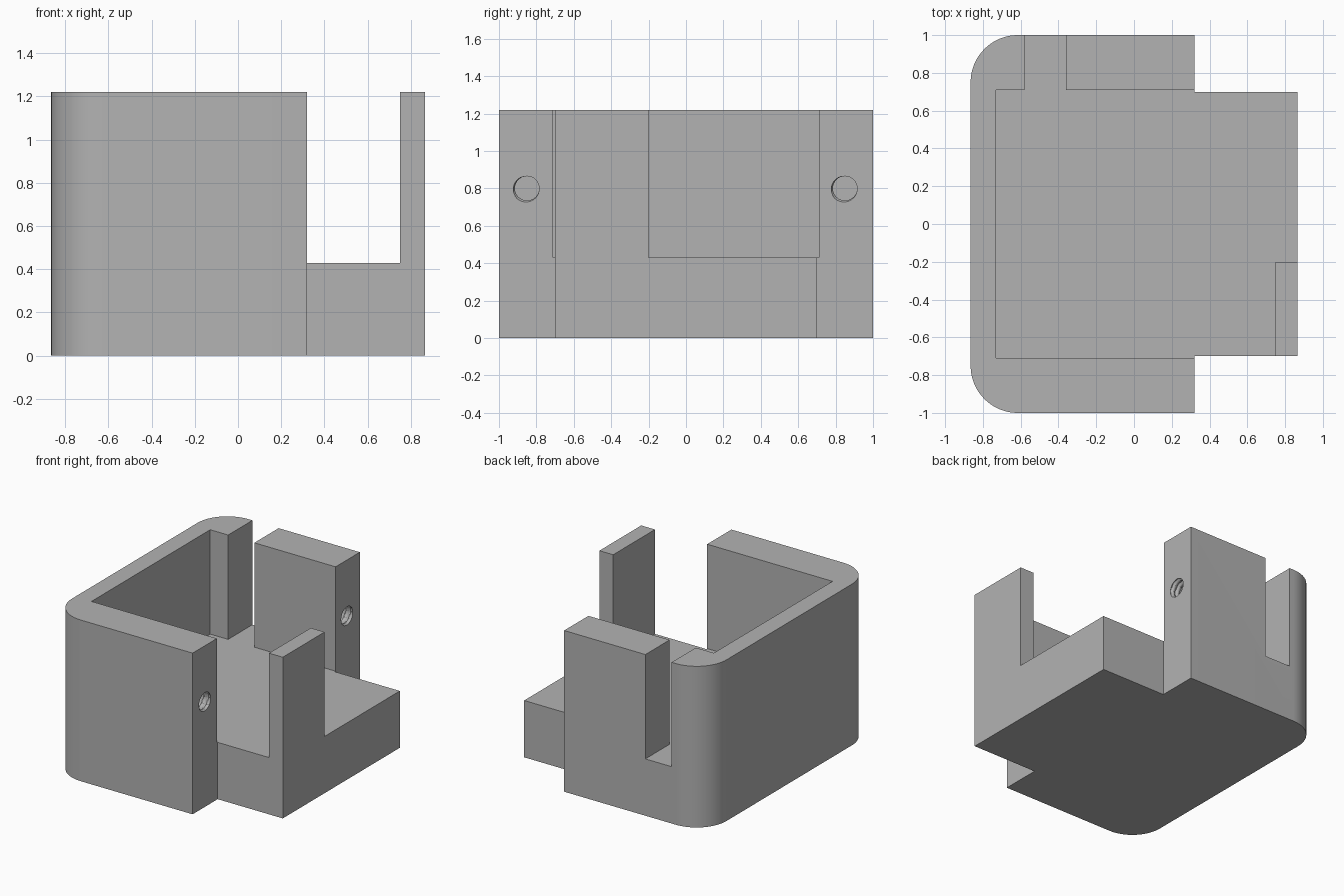
import bpy
import bmesh
from math import pi, cos, sin, radians

if "Cube" in bpy.data.objects:
    bpy.data.objects.remove(bpy.data.objects["Cube"])

HEIGHT, FLOOR = 1.22, 0.43
LEFT, WALL_END, RIGHT = -0.865, 0.32, 0.865
TONGUE, CAVITY = 0.70, 0.71

grey = bpy.data.materials.new("plain grey")
grey.use_nodes = True
colour = (0.45, 0.45, 0.45, 1)
grey.diffuse_color = colour
grey.node_tree.nodes["Principled BSDF"].inputs["Base Color"].default_value = colour


def add_object(name, bm):
    bmesh.ops.recalc_face_normals(bm, faces=bm.faces)
    mesh = bpy.data.meshes.new(name)
    bm.to_mesh(mesh)
    bm.free()
    mesh.materials.append(grey)
    obj = bpy.data.objects.new(name, mesh)
    bpy.context.collection.objects.link(obj)
    return obj


def prism(name, outline, z0, z1):
    """Extrude a flat outline from z0 up to z1."""
    bm = bmesh.new()
    face = bm.faces.new([bm.verts.new((x, y, z0)) for x, y in outline])
    top = bmesh.ops.extrude_face_region(bm, geom=[face])["geom"]
    verts = [v for v in top if isinstance(v, bmesh.types.BMVert)]
    bmesh.ops.translate(bm, verts=verts, vec=(0, 0, z1 - z0))
    return add_object(name, bm)


def corner(cx, cy, r, start, steps=20):
    """Points along a quarter circle."""
    angles = [start + pi / 2 * i / steps for i in range(steps + 1)]
    return [(cx + r * cos(a), cy + r * sin(a)) for a in angles]


def threaded_cutter(name, y, z, x0, x1, minor=0.065, major=0.077, pitch=0.04):
    """Rod along x whose radius follows a spiral groove."""
    bm = bmesh.new()
    sides, per_turn = 32, 8
    rows = round((x1 - x0) / pitch * per_turn)
    rings = []
    for j in range(rows + 1):
        x = x0 + (x1 - x0) * j / rows
        ring = []
        for i in range(sides):
            a = 2 * pi * i / sides
            phase = ((x - WALL_END) / pitch - (a - 1.25 * pi) / (2 * pi)) % 1
            groove = max(0, 1 - min(phase, 1 - phase) / 0.36)
            r = minor + (major - minor) * groove
            ring.append(bm.verts.new((x, y + r * cos(a), z + r * sin(a))))
        rings.append(ring)
    for a, b in zip(rings, rings[1:]):
        for i in range(sides):
            k = (i + 1) % sides
            bm.faces.new((a[i], a[k], b[k], b[i]))
    for ring in (rings[0], rings[-1]):
        bm.faces.new(ring)
    bmesh.ops.triangulate(bm, faces=bm.faces)
    return add_object(name, bm)


def cut(target, cutter):
    cutter.hide_render = True
    mod = target.modifiers.new("cut", "BOOLEAN")
    mod.operation, mod.solver, mod.object = "DIFFERENCE", "EXACT", cutter
    bpy.context.view_layer.objects.active = target
    bpy.ops.object.modifier_apply(modifier=mod.name)
    bpy.data.objects.remove(cutter)


# Outer block: rounded at the left, stepped into a tongue at the right
R = 0.25
outline = corner(LEFT + R, 1 - R, R, pi / 2) + corner(LEFT + R, R - 1, R, pi)
outline += [(WALL_END, -1), (WALL_END, -TONGUE), (RIGHT, -TONGUE),
            (RIGHT, TONGUE), (WALL_END, TONGUE), (WALL_END, 1)]
body = prism("bracket_body", outline, 0, HEIGHT)

# Pocket inside the walls and above the tongue, leaving the upright post
pocket = [(-0.73, -CAVITY), (WALL_END, -CAVITY), (WALL_END, -0.8), (0.75, -0.8),
          (0.75, -0.2), (1, -0.2), (1, 0.8), (WALL_END, 0.8),
          (WALL_END, CAVITY), (-0.73, CAVITY)]
cut(body, prism("pocket_cutter", pocket, FLOOR, 1.5))

# Slot through the back wall
slot = [(-0.58, 0.6), (-0.36, 0.6), (-0.36, 1.2), (-0.58, 1.2)]
cut(body, prism("slot_cutter", slot, FLOOR, 1.5))

# Threaded blind holes in the wall ends
for side in (-1, 1):
    cut(body, threaded_cutter("screw_cutter", side * 0.85, 0.8, -0.08, 0.36))

# Smooth the rounded corners, keep the other edges sharp
bpy.ops.object.select_all(action="DESELECT")
body.select_set(True)
bpy.context.view_layer.objects.active = body
bpy.ops.object.shade_smooth_by_angle(angle=radians(25))
